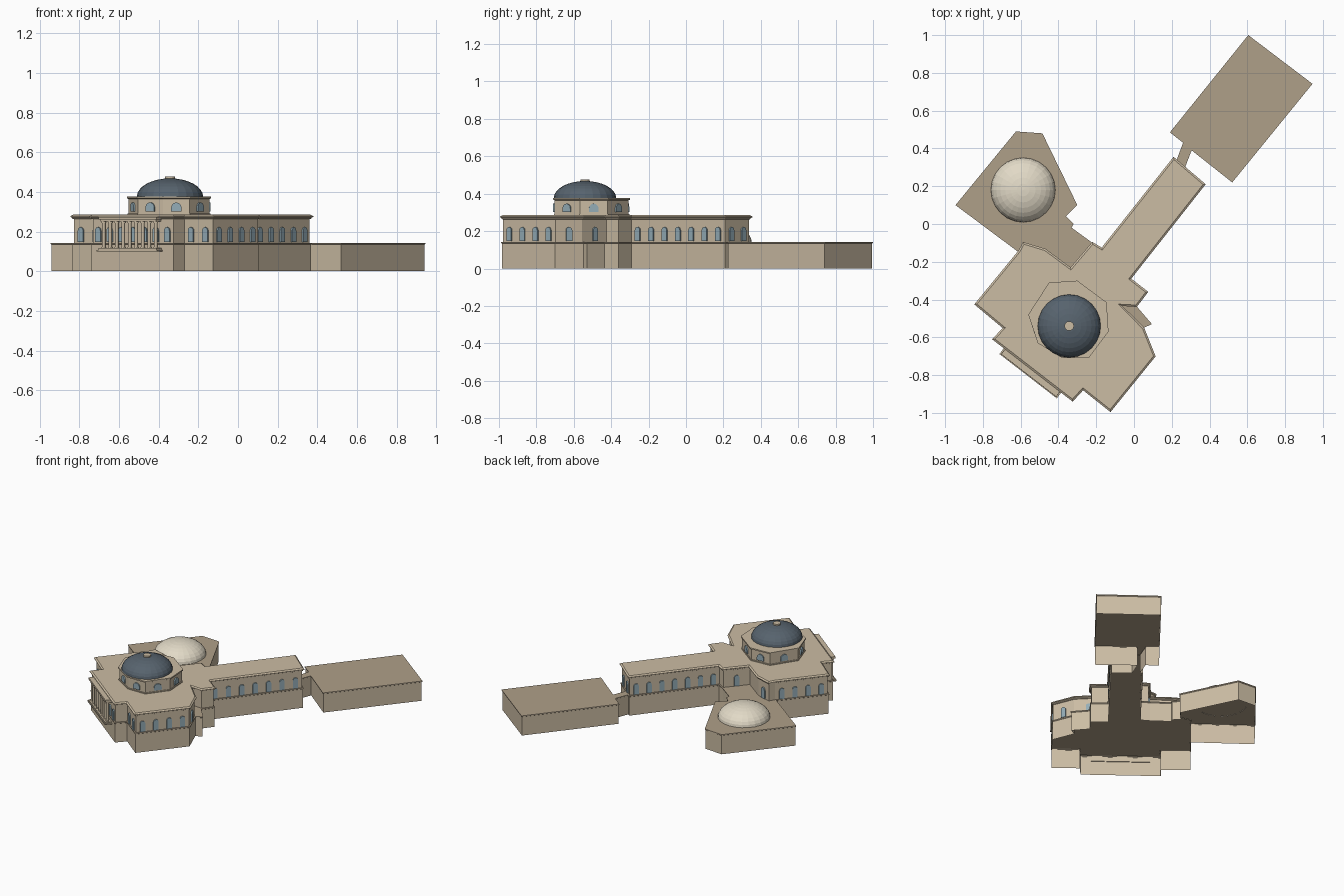
import bpy, bmesh, math
from mathutils import Vector, Matrix

if "Cube" in bpy.data.objects:
    bpy.data.objects.remove(bpy.data.objects["Cube"])


def material(name, rgb):
    m = bpy.data.materials.new(name)
    m.diffuse_color = (*rgb, 1)
    m.use_nodes = True
    m.node_tree.nodes["Principled BSDF"].inputs["Base Color"].default_value = m.diffuse_color
    return m


STONE = material("stone", (0.60, 0.505, 0.37))
LOW_ROOF = material("low_roof", (0.43, 0.35, 0.25))
GLASS = material("glass", (0.30, 0.42, 0.48))
SLATE = material("slate", (0.095, 0.125, 0.155))
CREAM = material("cream", (0.76, 0.70, 0.57))


def finish(name, bm, *mats):
    me = bpy.data.meshes.new(name)
    bm.to_mesh(me)
    bm.free()
    for m in mats:
        me.materials.append(m)
    ob = bpy.data.objects.new(name, me)
    bpy.context.collection.objects.link(ob)
    return ob


def inset(pts, d):
    """Move every edge of a counter-clockwise outline inward by d."""
    out = []
    for i, p in enumerate(pts):
        p, a, b = Vector(p), Vector(pts[i - 1]), Vector(pts[(i + 1) % len(pts)])
        u, v = (p - a).normalized(), (b - p).normalized()
        n1, n2 = Vector((-u.y, u.x)), Vector((-v.y, v.x))
        out.append(p + (n1 + n2) * d / max(0.3, 1 + n1.dot(n2)))
    return out


def shell(name, pts, profile, top=STONE):
    """Open-bottomed shell: the outline lofted through (inset, height) steps and capped."""
    bm = bmesh.new()
    loops = [[bm.verts.new((p.x, p.y, z)) for p in inset(pts, d)] for d, z in profile]
    n = len(pts)
    for lo, hi in zip(loops, loops[1:]):
        for i in range(n):
            j = (i + 1) % n
            bm.faces.new((lo[i], lo[j], hi[j], hi[i]))
    bm.faces.new(loops[-1]).material_index = 1
    return finish(name, bm, STONE, top)


def windows(name, pts, counts, z0, z1, w, depth):
    """Evenly spaced arched panes standing proud of the edges of an outline."""
    bm = bmesh.new()
    for i, n in counts.items():
        a, b = Vector(pts[i]), Vector(pts[(i + 1) % len(pts)])
        d = (b - a).normalized()
        d3, out = Vector((d.x, d.y, 0)), Vector((d.y, -d.x, 0))
        for k in range(n):
            c = a.lerp(b, (k + 0.5) / n).to_3d()
            r = w / 2
            arch = [(-r, z0), (r, z0)] + [(r * math.cos(t * math.pi / 6), z1 - r + r * math.sin(t * math.pi / 6))
                                          for t in range(7)]
            back = [bm.verts.new(c + d3 * s + Vector((0, 0, z)) - out * 0.002) for s, z in arch]
            front = [bm.verts.new(v.co + out * (depth + 0.002)) for v in back]
            bm.faces.new(front)
            for p in range(len(back)):
                q = (p + 1) % len(back)
                bm.faces.new((back[p], back[q], front[q], front[p]))
    return finish(name, bm, GLASS)


def dome(name, x, y, z, r, h, mat):
    bm = bmesh.new()
    bmesh.ops.create_uvsphere(bm, u_segments=24, v_segments=16, radius=1)
    bmesh.ops.delete(bm, geom=[v for v in bm.verts if v.co.z < -0.01], context="VERTS")
    bmesh.ops.transform(bm, matrix=Matrix.Translation((x, y, z)) @ Matrix.Diagonal((r, r, h, 1)), verts=bm.verts)
    return finish(name, bm, mat)


# Outlines, counter-clockwise
main = [(0.21, 0.35), (-0.17, -0.13), (-0.22, -0.10), (-0.335, -0.235), (-0.47, -0.135),
        (-0.585, -0.10), (-0.61, -0.145), (-0.84, -0.425), (-0.69, -0.55), (-0.745, -0.61),
        (-0.325, -0.935), (-0.27, -0.875), (-0.125, -0.99), (0.11, -0.70), (0.05, -0.55),
        (-0.07, -0.43), (0.013, -0.435), (0.07, -0.36), (-0.02, -0.29), (0.374, 0.21)]
annex = [(-0.33, -0.02), (-0.32, 0.0), (-0.36, 0.04), (-0.30, 0.10), (-0.485, 0.48),
         (-0.625, 0.49), (-0.945, 0.10), (-0.61, -0.15)]
hall_west = [(0.605, 1.0), (0.19, 0.485), (0.26, 0.43), (0.225, 0.337)]
hall_east = [(0.27, 0.299), (0.305, 0.39), (0.52, 0.22), (0.945, 0.742)]

# Continuous low storey: main base, domed annex, link and north hall in one shell
base = hall_west + main[:3] + annex + main[7:15] + [(0.095, -0.53)] + main[16:] + hall_east
shell("ground_storey", base, [(0.004, 0), (0.004, 0.134), (0, 0.137), (0, 0.143)], LOW_ROOF)

# Upper storey with stepped cornice and bevelled roof edge
shell("main_upper_storey", main,
      [(0.009, 0.14), (0.009, 0.262), (0.003, 0.265), (0.003, 0.270),
       (-0.004, 0.274), (-0.004, 0.278), (0.006, 0.285)])
windows("main_windows", inset(main, 0.009),
        {0: 7, 2: 1, 4: 1, 6: 4, 7: 2, 9: 7, 11: 2, 12: 4, 13: 1, 14: 1, 18: 7, 19: 2},
        0.146, 0.222, 0.034, 0.008)

# Octagonal drum with one window a side, dome and cap
drum = [(-0.45, -0.31), (-0.56, -0.48), (-0.51, -0.63), (-0.38, -0.71),
        (-0.24, -0.71), (-0.135, -0.57), (-0.145, -0.415), (-0.30, -0.30)]
shell("drum", drum, [(0.003, 0.284), (0.003, 0.292), (0.008, 0.292), (0.008, 0.364),
                     (0, 0.368), (0, 0.377)])
windows("drum_windows", inset(drum, 0.008), {i: 1 for i in range(8)}, 0.302, 0.347, 0.052, 0.008)
dome("main_dome", -0.343, -0.54, 0.376, 0.167, 0.092, SLATE)
ring = [(-0.343 + 0.025 * math.cos(t * math.pi / 8), -0.54 + 0.025 * math.sin(t * math.pi / 8)) for t in range(16)]
shell("dome_cap", ring, [(0, 0.46), (0, 0.477)])
dome("annex_dome", -0.587, 0.18, 0.142, 0.171, 0.098, CREAM)

# Entrance colonnade on the south-west face
a, b = Vector(main[9]), Vector(main[10])
mid, along = (a + b) / 2, (b - a).normalized()
out = Vector((along.y, -along.x))


def strip(name, half, o1, z0, z1):
    pts = [mid + along * s + out * o for s, o in ((-half, -0.01), (-half, o1), (half, o1), (half, -0.01))]
    ob = shell(name, pts, [(0, z0), (0, z1)])
    bm = bmesh.new()
    bm.from_mesh(ob.data)
    bmesh.ops.holes_fill(bm, edges=bm.edges)
    bm.to_mesh(ob.data)
    bm.free()


strip("colonnade_ledge", 0.192, 0.042, 0.10, 0.108)
strip("colonnade_plinth", 0.185, 0.038, 0.108, 0.116)
strip("colonnade_architrave", 0.178, 0.030, 0.25, 0.26)
strip("colonnade_cornice", 0.184, 0.037, 0.26, 0.274)
bm = bmesh.new()
for k in range(9):
    p = mid + along * (k - 4) * 0.0415 + out * 0.018
    for r, z0, z1 in ((0.012, 0.116, 0.122), (0.009, 0.122, 0.243), (0.012, 0.243, 0.25)):
        bmesh.ops.create_cone(bm, cap_ends=True, segments=12, radius1=r, radius2=r, depth=z1 - z0,
                              matrix=Matrix.Translation((p.x, p.y, (z0 + z1) / 2)))
finish("colonnade_columns", bm, STONE)
